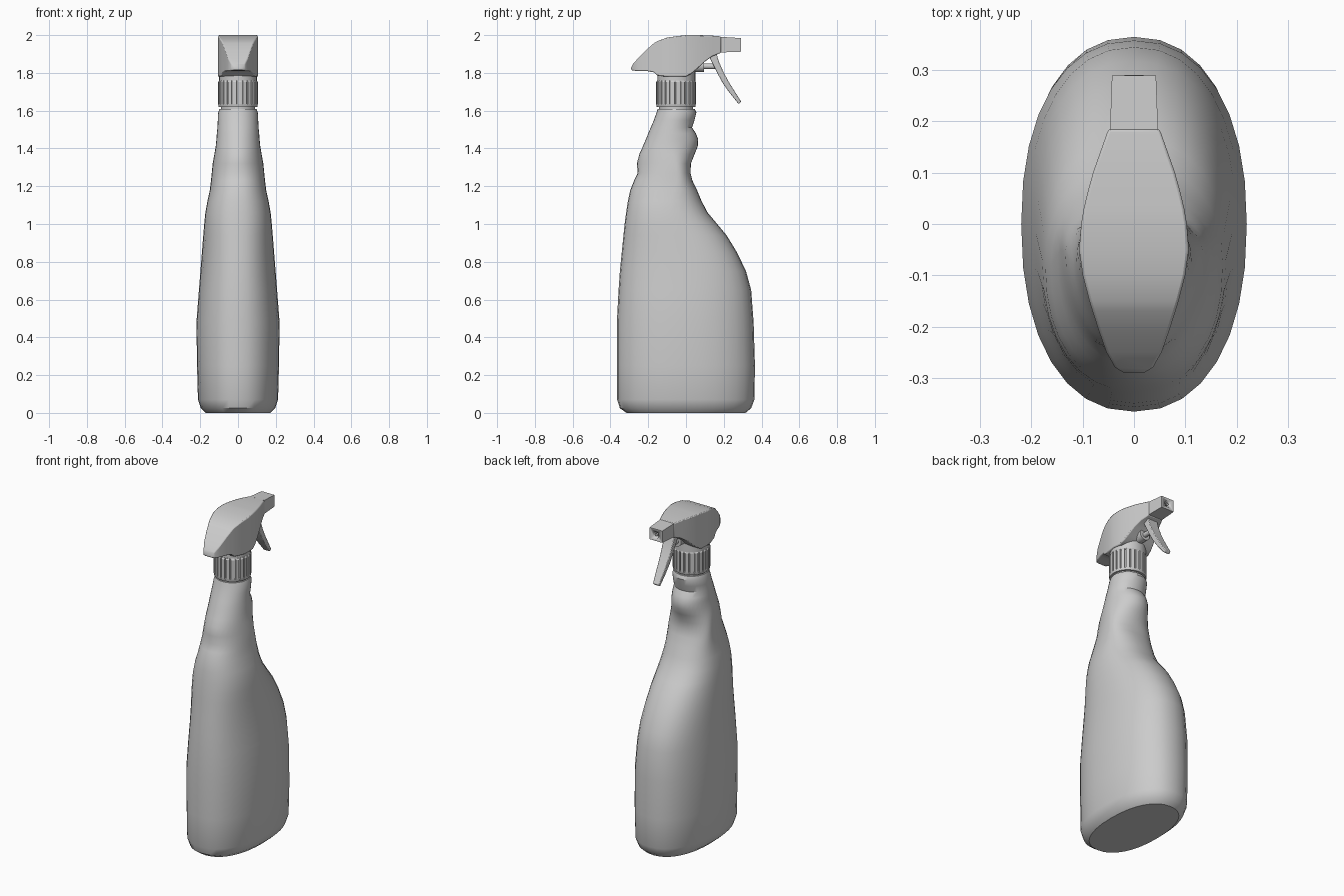
import bpy, bmesh, math
from math import sin, cos, pi

if "Cube" in bpy.data.objects:
    bpy.data.objects.remove(bpy.data.objects["Cube"])


def finish(obj, angle=35):
    bpy.ops.object.select_all(action='DESELECT')
    obj.select_set(True)
    bpy.context.view_layer.objects.active = obj
    bpy.ops.object.shade_smooth_by_angle(angle=math.radians(angle))
    return obj


def loft(name, rings, bevel=0, angle=35):
    """Skin a list of equal-length point rings and cap both ends."""
    bm = bmesh.new()
    vs = [[bm.verts.new(p) for p in r] for r in rings]
    n = len(rings[0])
    for a, b in zip(vs, vs[1:]):
        for i in range(n):
            j = (i + 1) % n
            bm.faces.new((a[i], a[j], b[j], b[i]))
    bm.faces.new(vs[0])
    bm.faces.new(vs[-1])
    bmesh.ops.recalc_face_normals(bm, faces=bm.faces)
    me = bpy.data.meshes.new(name)
    bm.to_mesh(me)
    bm.free()
    obj = bpy.data.objects.new(name, me)
    bpy.context.collection.objects.link(obj)
    if bevel:
        m = obj.modifiers.new("Bevel", 'BEVEL')
        m.width, m.segments, m.limit_method = bevel, 2, 'ANGLE'
        m.angle_limit = math.radians(40)
    return finish(obj, angle)


def cylinder(name, r, depth, loc, along_y=False, sides=32):
    bpy.ops.mesh.primitive_cylinder_add(
        radius=r, depth=depth, vertices=sides, location=loc,
        rotation=(pi / 2 if along_y else 0, 0, 0))
    obj = bpy.context.object
    obj.name = name
    return finish(obj)


def section(z, back, front, half, widest, n=32):
    """Oval ring with its widest line at y = widest."""
    e = 2 / (2.25 if z < 1.3 else 2.0)
    pts = []
    for i in range(n):
        c, s = cos(2 * pi * i / n), sin(2 * pi * i / n)
        x = math.copysign(abs(c) ** e, c) * half
        d = (front - widest) if s > 0 else (widest - back)
        pts.append((x, widest + math.copysign(abs(s) ** e, s) * d, z))
    return pts


# Bottle: z, back, front, half width, widest y
rows = [
    (0.00, -.315, .315, .170, 0), (0.025, -.35, .345, .197, 0),
    (0.07, -.365, .362, .212, 0), (0.25, -.366, .365, .217, 0),
    (0.48, -.366, .358, .220, 0), (0.65, -.357, .345, .207, 0),
    (0.75, -.350, .318, .199, 0), (0.85, -.340, .270, .191, -.02),
    (0.94, -.331, .215, .184, -.05), (1.00, -.325, .165, .179, -.07),
    (1.06, -.317, .115, .173, -.08), (1.12, -.308, .083, .162, -.08),
    (1.18, -.295, .058, .149, -.06), (1.23, -.275, .034, .143, -.05),
    (1.27, -.256, .024, .139, -.05), (1.32, -.260, .026, .134, -.055),
    (1.37, -.247, .046, .125, -.07), (1.41, -.229, .062, .118, -.08),
    (1.45, -.212, .064, .114, -.075), (1.48, -.200, .052, .112, -.07),
    (1.51, -.187, .032, .109, -.07), (1.55, -.170, .045, .107, -.06),
    (1.59, -.156, .055, .105, -.052), (1.61, -.150, .046, .098, -.052),
]
loft("bottle", [section(*r) for r in rows])

# Neck under the collar
CY = -.053
cylinder("neck", .09, .06, (0, CY, 1.62))

# Ribbed collar
RIBS = 24


def collar_ring(z, r, groove):
    pts = []
    for i in range(RIBS):
        for t, rr in ((0, r), (.7, r), (.75, r - groove), (.95, r - groove)):
            a = 2 * pi * (i + t) / RIBS
            pts.append((rr * cos(a), CY + rr * sin(a), z))
    return pts


loft("collar", [collar_ring(1.62, .102, 0), collar_ring(1.634, .105, 0),
                collar_ring(1.636, .105, .007), collar_ring(1.752, .105, .007),
                collar_ring(1.76, .100, .003)], angle=25)

# Sprayer stem
cylinder("sprayer_stem", .1, .06, (0, CY + .002, 1.782))


# Sprayer head: y, bottom z, top z, half width
def box_ring(y, low, high, w):
    return [(-w, y, low), (w, y, low), (w, y, high), (-w, y, high)]


head = [
    (-.290, 1.816, 1.828, .020), (-.280, 1.812, 1.848, .037),
    (-.250, 1.810, 1.882, .054), (-.210, 1.810, 1.922, .068),
    (-.170, 1.803, 1.957, .081), (-.150, 1.785, 1.969, .087),
    (-.100, 1.780, 1.987, .100), (-.050, 1.780, 1.994, .107),
    (.000, 1.780, 2.000, .103), (.030, 1.797, 2.000, .098),
    (.060, 1.822, 2.000, .091), (.100, 1.860, 1.999, .080),
    (.140, 1.888, 1.997, .066), (.185, 1.906, 1.993, .050),
]
loft("sprayer_head", [box_ring(*s) for s in head], bevel=.005)

# Nozzle with a round bore
nozzle = loft("nozzle", [box_ring(.18, 1.908, 1.991, .047),
                         box_ring(.29, 1.912, 1.984, .043)])
bore = cylinder("bore_cutter", .019, .06, (0, .29, 1.948), True, 20)
bore.hide_render = True
cut = nozzle.modifiers.new("Bore", 'BOOLEAN')
cut.object, cut.operation, cut.solver = bore, 'DIFFERENCE', 'EXACT'
bpy.context.view_layer.objects.active = nozzle
bpy.ops.object.modifier_apply(modifier=cut.name)
bpy.data.objects.remove(bore)
cylinder("nozzle_tip", .008, .03, (0, .272, 1.948), True, 12)

# Trigger: rear edge y z, front edge y z, half width
trigger = [
    (.115, 1.90, .160, 1.91, .034), (.135, 1.86, .172, 1.865, .034),
    (.165, 1.80, .199, 1.803, .032), (.195, 1.745, .228, 1.75, .029),
    (.228, 1.698, .257, 1.703, .026), (.279, 1.635, .292, 1.648, .021),
]
loft("trigger", [[(-w, a, b), (w, a, b), (w, c, d), (-w, c, d)]
                 for a, b, c, d, w in trigger], bevel=.004)

# Pump piston and its housing
cylinder("piston_housing", .034, .12, (0, .035, 1.838), True, 24)
cylinder("piston", .015, .12, (0, .105, 1.835), True, 20)
